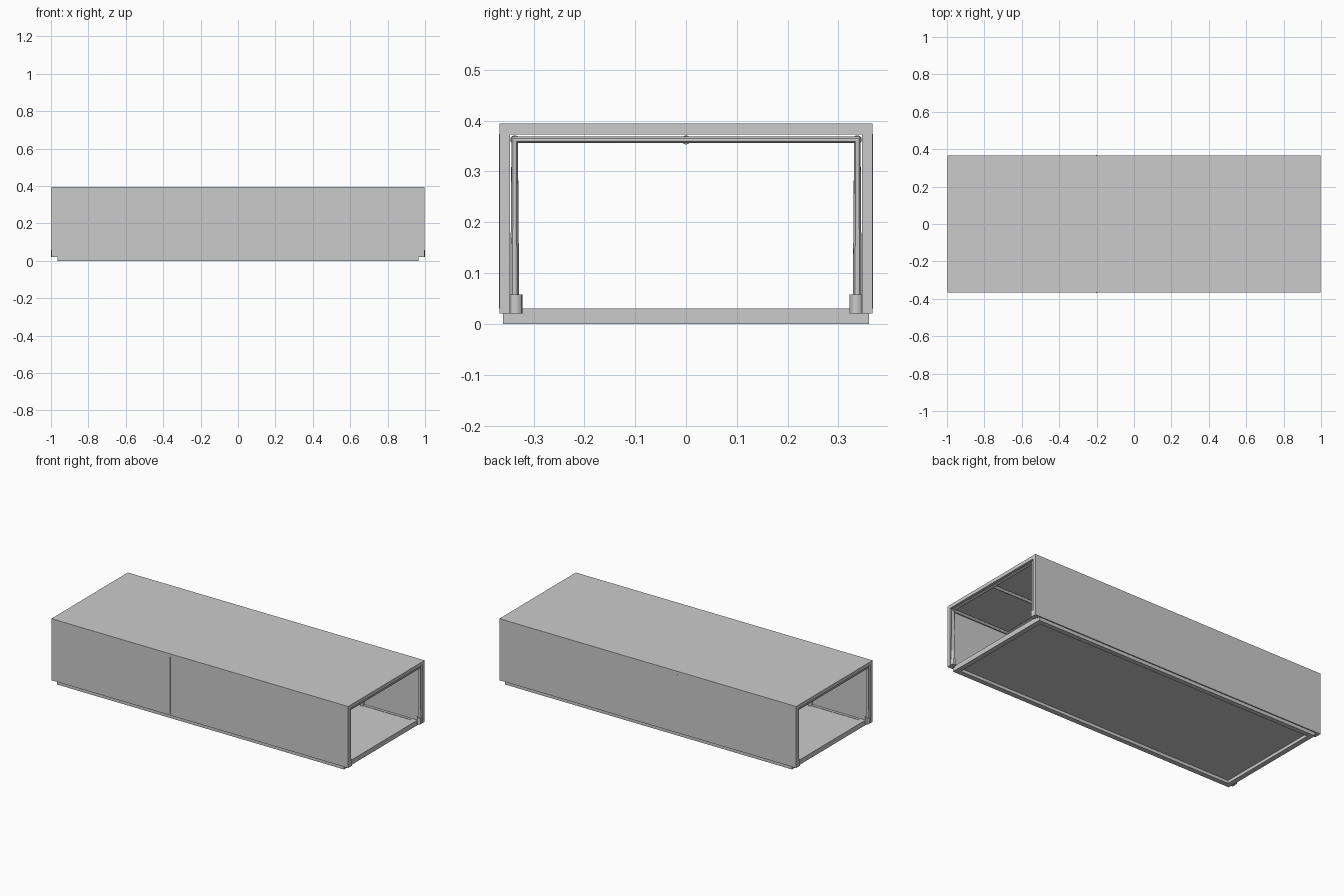
import bpy
from mathutils import Vector

cube = bpy.data.objects.get("Cube")
if cube:
    bpy.data.objects.remove(cube, do_unlink=True)

grey = bpy.data.materials.new("light grey")
grey.use_nodes = True
COLOUR = (0.6, 0.6, 0.6, 1)
grey.diffuse_color = COLOUR
grey.node_tree.nodes["Principled BSDF"].inputs["Base Color"].default_value = COLOUR


def box(name, low, high):
    low, high = Vector(low), Vector(high)
    bpy.ops.mesh.primitive_cube_add(size=1, location=(low + high) / 2)
    ob = bpy.context.object
    ob.name = name
    ob.scale = high - low
    bpy.ops.object.transform_apply(location=False, rotation=False, scale=True)
    ob.data.materials.append(grey)
    return ob


def pipe(name, points, radius):
    """Round tube with mitred corners along a polyline."""
    curve = bpy.data.curves.new(name, "CURVE")
    curve.dimensions = "3D"
    curve.bevel_depth = radius
    curve.bevel_resolution = 4
    curve.use_fill_caps = True
    spline = curve.splines.new("POLY")
    spline.points.add(len(points) - 1)
    for p, co in zip(spline.points, points):
        p.co = (*co, 1)
    ob = bpy.data.objects.new(name, curve)
    bpy.context.collection.objects.link(ob)
    bpy.ops.object.select_all(action="DESELECT")
    ob.select_set(True)
    bpy.context.view_layer.objects.active = ob
    bpy.ops.object.convert(target="MESH")
    ob = bpy.context.object
    ob.data.materials.append(grey)
    bpy.ops.object.shade_smooth_by_angle()
    return ob


# Cover: an upside-down channel, open at both ends
W, H, T, SKIRT = 0.367, 0.394, 0.021, 0.02
profile = [(-W, SKIRT), (-W, H), (W, H), (W, SKIRT),
           (W - T, SKIRT), (W - T, H - T), (T - W, H - T), (T - W, SKIRT)]
n = len(profile)
verts = [(x, y, z) for x in (-0.998, 0.998) for y, z in profile]
faces = [(i, (i + 1) % n, n + (i + 1) % n, n + i) for i in range(n)]
for k in (0, n):
    faces += [tuple(k + i for i in quad) for quad in ((0, 1, 6, 7), (1, 2, 5, 6), (2, 3, 4, 5))]
mesh = bpy.data.meshes.new("cover")
mesh.from_pydata(verts, [], faces)
mesh.materials.append(grey)
cover = bpy.data.objects.new("cover", mesh)
bpy.context.collection.objects.link(cover)
bpy.context.view_layer.objects.active = cover
bpy.ops.object.select_all(action="DESELECT")
cover.select_set(True)
bpy.ops.object.mode_set(mode="EDIT")
bpy.ops.mesh.select_all(action="SELECT")
bpy.ops.mesh.normals_make_consistent(inside=False)
bpy.ops.object.mode_set(mode="OBJECT")

# Base frame and recessed floor
BX, BY, RAIL, BZ = 0.965, 0.36, 0.03, 0.03
for s, side in ((-1, "right"), (1, "left")):
    a, b = sorted((s * BX, s * (BX - RAIL)))
    box(side + "_end_rail", (a, RAIL - BY, 0), (b, BY - RAIL, BZ))
for s, side in ((-1, "front"), (1, "back")):
    a, b = sorted((s * BY, s * (BY - RAIL)))
    box(side + "_base_rail", (-BX, a, 0), (BX, b, BZ))
    # Thin vertical seam on the cover
    a, b = sorted((s * (W - 0.004), s * (W + 0.001)))
    box(side + "_seam", (-0.204, a, 0.03), (-0.198, b, 0.374))
box("floor", (RAIL - BX, RAIL - BY, 0.018), (BX - RAIL, BY - RAIL, 0.028))

# Tube hoops standing in sockets
PY, PZ, R = 0.337, 0.362, 0.009
for x in (-0.985, -0.6, -0.2, 0.2, 0.6, 0.985):
    pipe("hoop", [(x, -PY, 0.025), (x, -PY, PZ), (x, PY, PZ), (x, PY, 0.025)], R)
    for y in (-PY, PY):
        pipe("socket", [(x, y * 0.995, 0.02), (x, y * 0.995, 0.058)], 0.0135)

# Lengthwise roof tubes
for name, y in (("front_eave_tube", -PY), ("ridge_tube", 0), ("back_eave_tube", PY)):
    pipe(name, [(-0.985, y, PZ), (0.985, y, PZ)], R)
